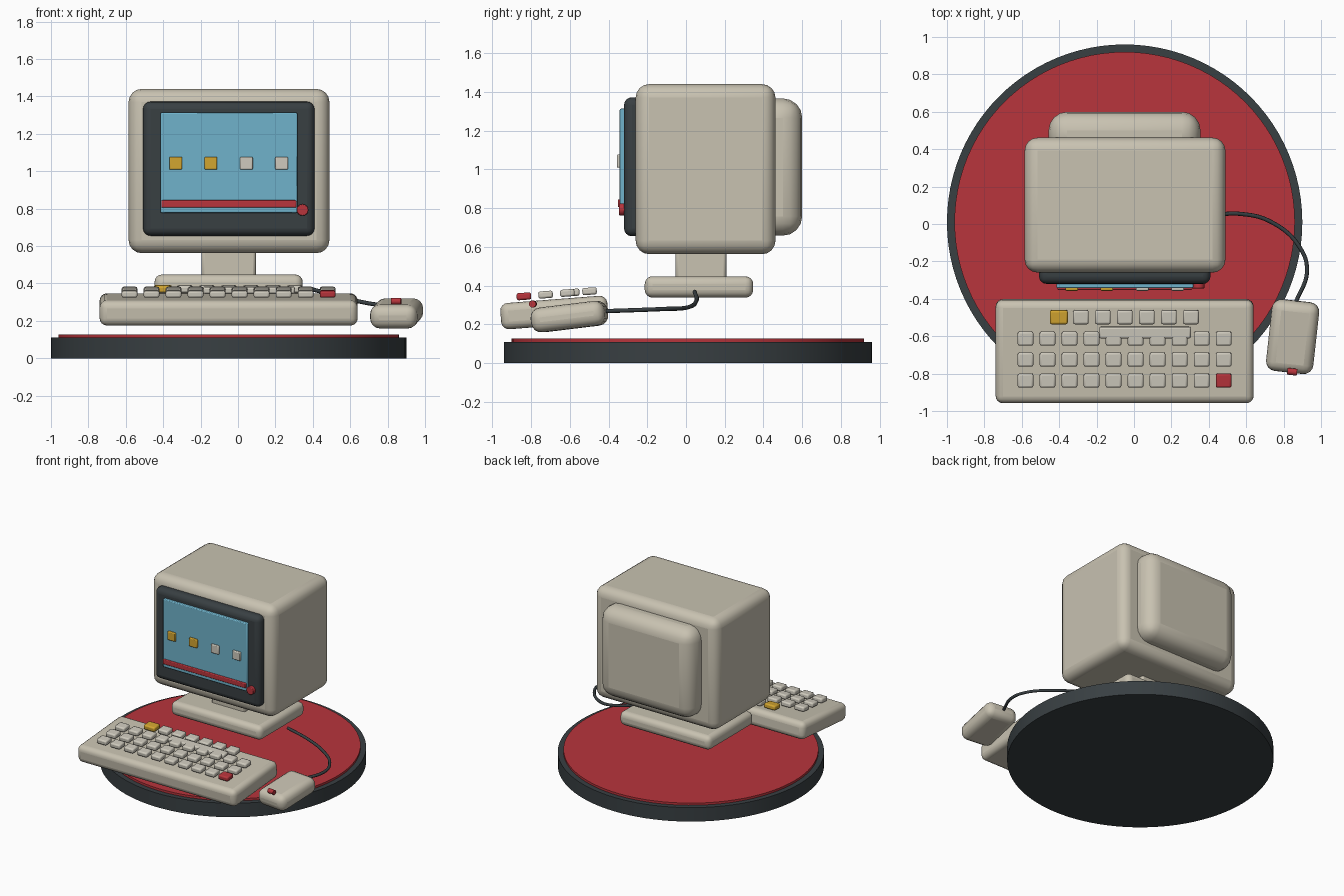
import bpy, math
from mathutils import Matrix, Vector

if "Cube" in bpy.data.objects:
    bpy.data.objects.remove(bpy.data.objects["Cube"])

PALETTE = {
    "beige": (0.58, 0.54, 0.44), "key_beige": (0.62, 0.59, 0.51), "red": (0.48, 0.035, 0.045),
    "dark": (0.04, 0.05, 0.055), "blue": (0.16, 0.45, 0.60), "yellow": (0.65, 0.38, 0.03),
}
MATS = {}
for mat_name, rgb in PALETTE.items():
    MATS[mat_name] = bpy.data.materials.new(mat_name)
    MATS[mat_name].diffuse_color = (*rgb, 1)


def finish(ob, name, color, bevel=0, segments=4):
    ob.name = name
    ob.data.materials.append(MATS[color])
    if bevel:
        mod = ob.modifiers.new("bevel", "BEVEL")
        mod.width, mod.segments = bevel, segments
    bpy.ops.object.shade_smooth_by_angle(angle=math.radians(35))
    return ob


def box(name, color, x, y, z, bevel=0, segments=4, frame=None):
    """Rounded box from (min, max) ranges, optionally placed in a tilted frame."""
    lo, hi = Vector((x[0], y[0], z[0])), Vector((x[1], y[1], z[1]))
    bpy.ops.mesh.primitive_cube_add(size=1)
    ob = bpy.context.object
    ob.data.transform(Matrix.Diagonal((*(hi - lo), 1)))
    ob.matrix_world = (frame or Matrix()) @ Matrix.Translation((lo + hi) / 2)
    return finish(ob, name, color, bevel, segments)


def cylinder(name, color, center, radius, depth, rot=(0, 0, 0), sides=24, bevel=0):
    bpy.ops.mesh.primitive_cylinder_add(vertices=sides, radius=radius, depth=depth,
                                        location=center, rotation=rot)
    return finish(bpy.context.object, name, color, bevel, 2)


# Round display plinth
cylinder("plinth", "dark", (-0.05, 0.01, 0.055), 0.95, 0.11, sides=96)
cylinder("plinth_top", "red", (-0.05, 0.01, 0.1135), 0.91, 0.027, sides=96)

# Monitor case, stand and rear bulge
box("monitor_case", "beige", (-0.585, 0.489), (-0.26, 0.462), (0.562, 1.44), 0.07)
box("monitor_back", "beige", (-0.457, 0.356), (0.36, 0.6), (0.658, 1.366), 0.1)
box("neck", "beige", (-0.195, 0.095), (-0.054, 0.208), (0.42, 0.6), 0.015, 2)
box("stand_base", "beige", (-0.446, 0.346), (-0.213, 0.347), (0.338, 0.448), 0.04)

# Screen and its details
box("screen_bezel", "dark", (-0.508, 0.409), (-0.32, -0.22), (0.655, 1.372), 0.04)
box("screen", "blue", (-0.415, 0.317), (-0.342, -0.29), (0.778, 1.313), 0.006, 2)
box("task_bar", "red", (-0.41, 0.312), (-0.352, -0.33), (0.805, 0.845), 0.006, 2)
for i, cx in enumerate((-0.333, -0.145, 0.045, 0.233)):
    box(f"screen_icon_{i}", "yellow" if i < 2 else "key_beige",
        (cx - 0.034, cx + 0.034), (-0.357, -0.33), (1.009, 1.077), 0.006, 2)
cylinder("power_button", "red", (0.345, -0.325, 0.793), 0.031, 0.04, (math.pi / 2, 0, 0), bevel=0.004)

# Tilted keyboard
tilt = Matrix.Translation((-0.05, -0.68, 0.261)) @ Matrix.Rotation(0.078, 4, "X")
box("keyboard", "beige", (-0.69, 0.69), (-0.277, 0.277), (-0.068, 0.068), 0.04, frame=tilt)


def key(name, color, cx, cy, w=0.084, d=0.075):
    box(name, color, (cx - w / 2, cx + w / 2), (cy - d / 2, cy + d / 2),
        (0.077, 0.114), 0.01, 2, tilt)


for row in range(3):
    for col in range(10):
        color = "red" if (row, col) == (0, 9) else "key_beige"
        key(f"key_{row}_{col}", color, -0.53 + col * 0.1177, -0.15 + row * 0.1125)
for col in range(7):
    first = col == 0
    key(f"top_key_{col}", "yellow" if first else "key_beige",
        -0.352 + col * 0.1177, 0.19, 0.096 if first else 0.084)
key("space_bar", "key_beige", 0.109, 0.107, 0.49, 0.062)

# Mouse, turned and tilted, with its button
pose = (Matrix.Translation((0.848, -0.602, 0.24)) @ Matrix.Rotation(-0.11, 4, "Z")
        @ Matrix.Rotation(0.12, 4, "X"))
box("mouse", "beige", (-0.127, 0.127), (-0.193, 0.193), (-0.064, 0.064), 0.052, frame=pose)
cylinder("mouse_button", "red", (0.846, -0.79, 0.305), 0.018, 0.052, (0, math.pi / 2, -0.11))

# Mouse cable
path = [(0.40, 0.045, 0.368), (0.57, 0.054, 0.322), (0.735, 0.01, 0.288),
        (0.885, -0.123, 0.279), (0.925, -0.25, 0.274), (0.865, -0.42, 0.268)]
curve = bpy.data.curves.new("mouse_cable", "CURVE")
curve.dimensions = "3D"
curve.bevel_depth, curve.bevel_resolution = 0.011, 2
curve.use_fill_caps = True
spline = curve.splines.new("BEZIER")
spline.bezier_points.add(len(path) - 1)
for point, co in zip(spline.bezier_points, path):
    point.co = co
    point.handle_left_type = point.handle_right_type = "AUTO"
curve.materials.append(MATS["dark"])
bpy.context.collection.objects.link(bpy.data.objects.new("mouse_cable", curve))

for m in bpy.data.materials:
    if m.users and not m.is_grease_pencil:
        m.use_nodes = True
        m.node_tree.nodes["Principled BSDF"].inputs["Base Color"].default_value = m.diffuse_color
